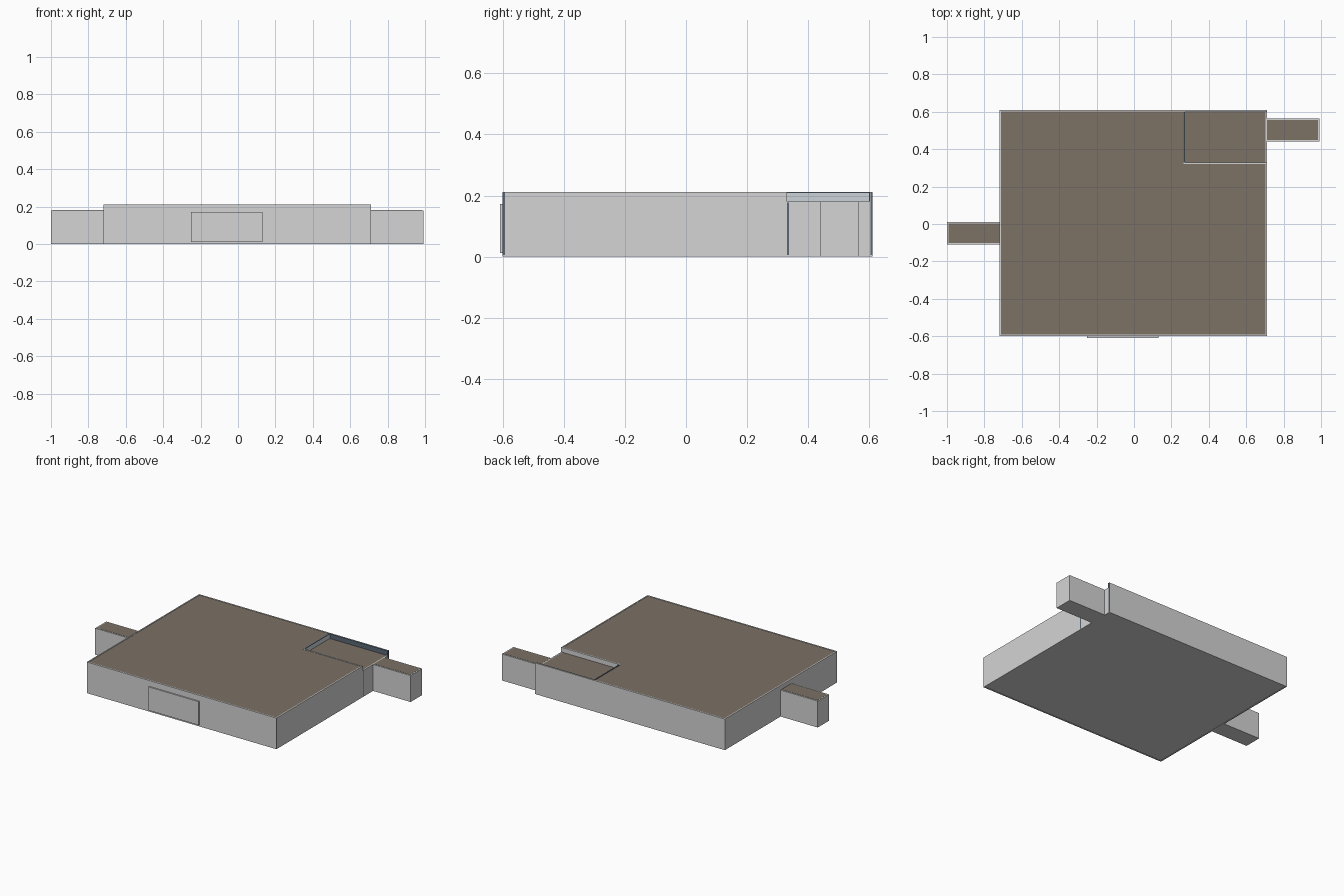
import bpy, bmesh

if "Cube" in bpy.data.objects:
    bpy.data.objects.remove(bpy.data.objects["Cube"])


def material(name, rgb):
    m = bpy.data.materials.new(name)
    m.diffuse_color = (*rgb, 1)
    m.use_nodes = True
    m.node_tree.nodes["Principled BSDF"].inputs["Base Color"].default_value = m.diffuse_color
    return m


WALL = material("light grey wall", (0.66, 0.66, 0.66))
ROOF = material("brown roof", (0.20, 0.165, 0.13))
BLUE = material("slate blue trim", (0.10, 0.135, 0.18))
PALE = material("pale blue grey", (0.60, 0.65, 0.67))


def box(name, x, y, z, mat):
    """Axis-aligned box from its (min, max) ranges."""
    bm = bmesh.new()
    bmesh.ops.create_cube(bm, size=1)
    for v in bm.verts:
        v.co = [r[0] if c < 0 else r[1] for c, r in zip(v.co, (x, y, z))]
    me = bpy.data.meshes.new(name)
    bm.to_mesh(me)
    bm.free()
    me.materials.append(mat)
    ob = bpy.data.objects.new(name, me)
    bpy.context.collection.objects.link(ob)
    return ob


X0, X1, Y0, Y1 = -0.72, 0.71, -0.60, 0.61
XC, YC = 0.265, 0.33          # inner corner of the sunken roof
H, LOW, T = 0.212, 0.18, 0.008

# floor and outer walls
box("floor", (X0 + T, X1 - T), (Y0 + T, Y1 - T), (0.002, 0.01), WALL)
box("front_wall", (X0, X1), (Y0, Y0 + T), (0, H), WALL)
box("left_wall", (X0, X0 + T), (Y0 + T, Y1 - T), (0, H), WALL)
box("right_wall", (X1 - T, X1), (Y0 + T, YC), (0, H), WALL)
box("low_right_wall", (X1 - T, X1), (YC, Y1 - T), (0, LOW), WALL)
box("back_wall", (X0, X1), (Y1 - T, Y1), (0, H), WALL)

# walls around the sunken corner
box("corner_wall", (XC, X1 - T), (YC - T, YC), (0.01, H), WALL)
box("corner_side_wall", (XC, XC + T), (YC, Y1 - T), (0.01, H - 0.003), PALE)
box("corner_side_cap", (XC, XC + T), (YC, Y1 - T), (H - 0.003, H), BLUE)
box("corner_back_lining", (XC + T, X1), (Y1 - T - 0.004, Y1 - T), (LOW - 0.01, H), BLUE)

# dark trim on the wall ends
for i, (y, top) in enumerate(((Y0, H), (YC, LOW), (Y1 - 0.007, H))):
    box(f"wall_end_trim_{i}", (X1, X1 + 0.001), (y, y + 0.007), (0.005, top - 0.002), BLUE)

# roof panels
RZ = (H - 0.01, H - 0.002)
box("main_roof", (X0 + T, X1 - T), (Y0 + T, YC - T), RZ, ROOF)
box("rear_roof", (X0 + T, XC), (YC - T, Y1 - T), RZ, ROOF)
box("sunken_roof", (XC + T, X1 - T), (YC, Y1 - T - 0.004), (LOW - 0.01, LOW), ROOF)

# side wings with inset roofs
for name, xa, xb, ya, yb in (("left", -1.0, X0, -0.11, 0.01),
                             ("right", X1, 0.993, 0.44, 0.565)):
    box(name + "_wing", (xa, xb), (ya, yb), (0, LOW), WALL)
    xr = (xa + T, xb) if xa < 0 else (xa, xb - T)
    box(name + "_wing_roof", xr, (ya + T, yb - T), (LOW - 0.002, LOW + 0.001), ROOF)

# front door panel
box("front_panel", (-0.25, 0.13), (Y0 - 0.009, Y0), (0.012, 0.172), WALL)
